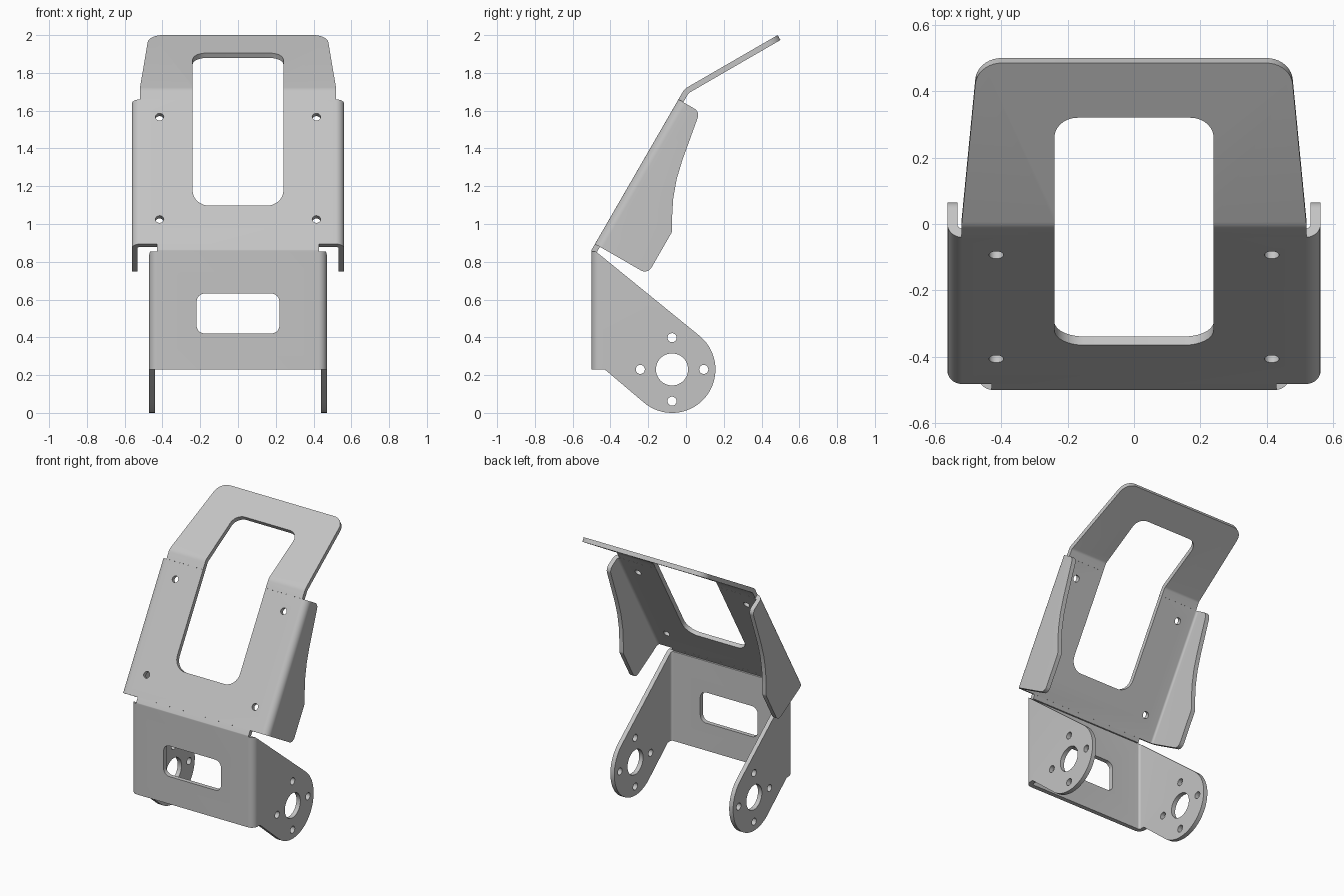
import bpy, bmesh, math
from mathutils import Vector, Matrix

if "Cube" in bpy.data.objects:
    bpy.data.objects.remove(bpy.data.objects["Cube"])

T = 0.03                      # sheet thickness
C30, S30 = math.cos(math.pi / 6), 0.5

metal = bpy.data.materials.new("grey_metal")
metal.use_nodes = True
grey = (0.55, 0.55, 0.55, 1)
metal.diffuse_color = grey
metal.node_tree.nodes["Principled BSDF"].inputs["Base Color"].default_value = grey


def frame(u, v, origin=(0, 0, 0)):
    """Local axes: u, v span the outline, u x v is the extrusion direction."""
    u, v = Vector(u), Vector(v)
    m = Matrix((u, v, u.cross(v))).transposed().to_4x4()
    m.translation = Vector(origin)
    return m


def rounded(points):
    """Outline whose corners given as (x, y, radius) become arcs."""
    out, n = [], len(points)
    for i, item in enumerate(points):
        p = Vector(item[:2])
        if len(item) == 2:
            out.append(p)
            continue
        a = (Vector(points[i - 1][:2]) - p).normalized()
        b = (Vector(points[(i + 1) % n][:2]) - p).normalized()
        half, r = a.angle(b) / 2, item[2]
        centre = p + (a + b).normalized() * r / math.sin(half)
        start, end = [p + d * r / math.tan(half) - centre for d in (a, b)]
        sweep = math.copysign(math.pi - 2 * half, start.x * end.y - start.y * end.x)
        steps = max(3, round(abs(sweep) / math.radians(9)))
        for k in range(steps + 1):
            ang = sweep * k / steps
            c, s = math.cos(ang), math.sin(ang)
            out.append(centre + Vector((c * start.x - s * start.y,
                                        s * start.x + c * start.y)))
    return out


def arc(x, y, r, a0=0.0, a1=360.0, n=48):
    angles = [math.radians(a0 + (a1 - a0) * k / n) for k in range(n + (a1 - a0 < 360))]
    return [(x + r * math.cos(a), y + r * math.sin(a)) for a in angles]


def prism(name, points, axes, low, high):
    bm = bmesh.new()
    face = bm.faces.new([bm.verts.new((*p[:2], low)) for p in rounded(points)])
    top = bmesh.ops.extrude_face_region(bm, geom=[face])["geom"]
    bmesh.ops.translate(bm, vec=(0, 0, high - low),
                        verts=[v for v in top if isinstance(v, bmesh.types.BMVert)])
    bm.transform(axes)
    bmesh.ops.recalc_face_normals(bm, faces=bm.faces)
    mesh = bpy.data.meshes.new(name)
    bm.to_mesh(mesh)
    bm.free()
    mesh.materials.append(metal)
    obj = bpy.data.objects.new(name, mesh)
    bpy.context.collection.objects.link(obj)
    return obj


def finish(obj, keep=None, cuts=()):
    """Trim to the keep shape, cut the openings, then shade."""
    tools = ([(keep, "INTERSECT")] if keep else []) + [(c, "DIFFERENCE") for c in cuts]
    for tool, operation in tools:
        tool.hide_render = True
        mod = obj.modifiers.new(operation.lower(), "BOOLEAN")
        mod.operation, mod.solver, mod.object = operation, "EXACT", tool
    bpy.context.view_layer.update()
    baked = obj.evaluated_get(bpy.context.evaluated_depsgraph_get())
    mesh = bpy.data.meshes.new_from_object(baked)
    obj.modifiers.clear()
    obj.data = mesh
    for tool, _ in tools:
        bpy.data.objects.remove(tool)
    bpy.ops.object.select_all(action="DESELECT")
    obj.select_set(True)
    bpy.context.view_layer.objects.active = obj
    bpy.ops.object.shade_smooth_by_angle(angle=math.radians(25))


def channel(name, half, depth, axes, low, high):
    """U-shaped folded sheet, open toward +v."""
    inner = half - T
    outline = [(-half, depth), (-half, 0, 0.045), (half, 0, 0.045), (half, depth),
               (inner, depth), (inner, T, 0.015), (-inner, T, 0.015), (-inner, depth)]
    return prism(name, outline, axes, low, high)


X = (1, 0, 0)
FOLD, CREST = (0, -0.5, 0.863), (0, -0.008, 1.715)
side = frame((0, 1, 0), (0, 0, 1))            # outline in y, z
front = frame(X, (0, 0, 1))                   # outline in x, z
slope = frame(X, (0, S30, C30), FOLD)         # face of the steep plate
visor = frame(X, (0, C30, S30), CREST)        # face of the top plate

# Lower bracket: folded channel with round-ended ears
HY, HZ, HR = -0.074, 0.23, 0.23
lower = channel("lower_bracket", 0.47, 1.0, frame(X, (0, 1, 0), (0, -0.5, 0)), -0.1, 1.0)
ears = prism("ear_outline",
             [(-0.6, HZ), (-0.43, HZ)] + arc(HY, HZ, HR, -130, 51)
             + [(-0.478, 0.855), (-0.6, 0.855)], side, -1, 1)
cuts = [prism("hub_hole", arc(HY, HZ, 0.085), side, -1, 1)]
for k in range(4):
    a = k * math.pi / 2
    cuts.append(prism("bolt_hole", arc(HY + 0.168 * math.cos(a), HZ + 0.168 * math.sin(a),
                                       0.024, n=32), side, -1, 1))
cuts.append(prism("slot", [(-0.22, 0.42, 0.045), (0.22, 0.42, 0.045),
                           (0.22, 0.632, 0.045), (-0.22, 0.632, 0.045)], front, 0.4, 0.6))
finish(lower, ears, cuts)

# Narrow fold joining the lower and upper brackets
finish(prism("fold_strip", [(-0.5, 0.855), (-0.5, 0.863, 0.01), (-0.482, 0.894),
                            (-0.456, 0.879), (-0.47, 0.855)], side, -0.43, 0.43))


def windows():
    """Long opening that runs over the crest between the two plates."""
    return [prism("steep_window", [(-0.24, 0.27, 0.09), (0.24, 0.27, 0.09),
                                   (0.24, 1.02), (-0.24, 1.02)], slope, -0.12, 0.1),
            prism("top_window", [(-0.24, -0.03), (0.24, -0.03), (0.24, 0.379, 0.07),
                                 (-0.24, 0.379, 0.07)], visor, -0.12, 0.1)]


# Upper bracket: sloped channel with shaped side flanges
upper = channel("upper_bracket", 0.562, 0.5, frame(X, (0, C30, -S30), FOLD), 0, 0.95)
flanges = prism("flange_outline",
                [(-0.569, 0.944), (-0.203, 0.734, 0.04), (-0.074, 0.958, 0.03),
                 (-0.074, 1.187, 0.9), (0.0735, 1.594, 0.04), (-0.127, 1.71)],
                side, -1, 1)
cuts = windows()[:1]
for x in (-0.415, 0.415):
    for s in (0.187, 0.813):
        cuts.append(prism("screw_hole", arc(x, s, 0.022, n=32), slope, -0.1, 0.1))
finish(upper, flanges, cuts)
for leftover in [o for o in bpy.data.objects if o.name.startswith("top_window")]:
    bpy.data.objects.remove(leftover)

# Top plate: bent sheet tapering to rounded corners
top = prism("top_plate", [(-0.04, 1.66), (*CREST[1:], 0.06), (0.485, 2.0),
                          (0.5, 1.974), (0.014, 1.693, 0.03), (-0.014, 1.645)],
            side, -0.6, 0.6)
taper = prism("top_outline", [(-0.52, -0.3), (0.52, -0.3), (0.52, 0), (0.472, 0.5695, 0.08),
                              (-0.472, 0.5695, 0.08), (-0.52, 0)], visor, -0.3, 0.2)
finish(top, taper, windows())
